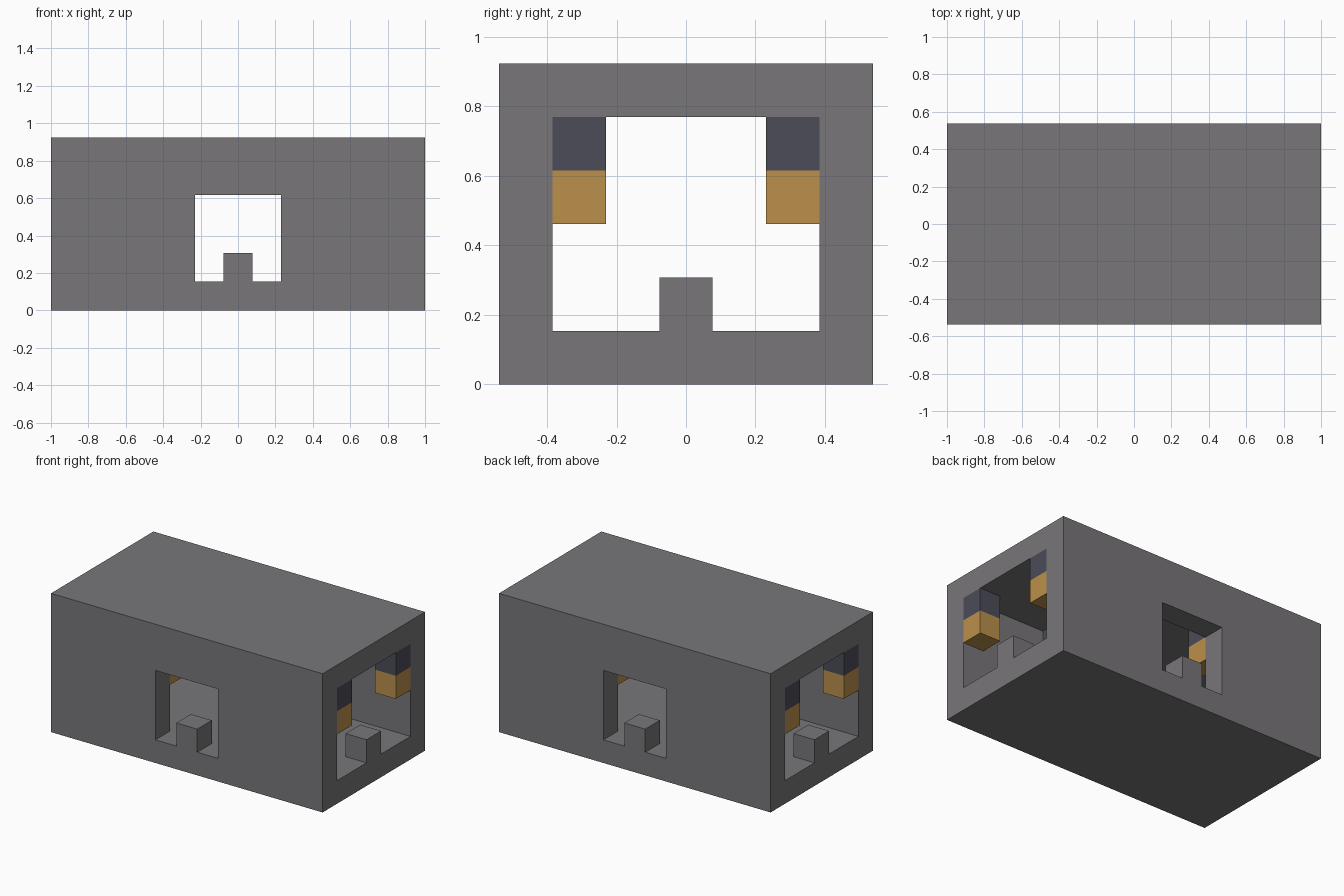
import bpy
from mathutils import Vector

default_cube = bpy.data.objects.get("Cube")
if default_cube:
    bpy.data.objects.remove(default_cube, do_unlink=True)

U = 2 / 13                       # one block of the building grid
LENGTH, DEPTH, HEIGHT = 13, 7, 6  # outer size in blocks


def material(name, rgb):
    mat = bpy.data.materials.new(name)
    mat.use_nodes = True
    mat.diffuse_color = (*rgb, 1)
    bsdf = next(n for n in mat.node_tree.nodes if n.type == 'BSDF_PRINCIPLED')
    bsdf.inputs["Base Color"].default_value = (*rgb, 1)
    return mat


stone = material("stone grey", (0.188, 0.181, 0.191))
gold = material("lamp gold", (0.497, 0.279, 0.070))
slate = material("dark slate", (0.072, 0.072, 0.098))


def box(name, centre, size, mat):
    """Box given in blocks: x and y of the centre, z of the base."""
    bpy.ops.mesh.primitive_cube_add(size=1)
    obj = bpy.context.object
    obj.name = name
    offset = Vector((centre[0], centre[1], centre[2] + size[2] / 2))
    for v in obj.data.vertices:
        v.co = Vector(a * b for a, b in zip(v.co, size)) + offset
        v.co *= U
    obj.data.materials.append(mat)
    return obj


def cut(target, cutter):
    cutter.hide_render = True
    mod = target.modifiers.new(cutter.name, 'BOOLEAN')
    mod.operation, mod.solver, mod.object = 'DIFFERENCE', 'EXACT', cutter
    bpy.context.view_layer.objects.active = target
    bpy.ops.object.modifier_apply(modifier=mod.name)
    bpy.data.objects.remove(cutter, do_unlink=True)


# Hollow shell: a tunnel along x, windows through the front and back walls
shell = box("shell", (0, 0, 0), (LENGTH, DEPTH, HEIGHT), stone)
cut(shell, box("tunnel_cutter", (0, 0, 1), (LENGTH + 2, 5, 4), stone))
for side in (-1, 1):
    cut(shell, box("window_cutter", (0, side * 3.5, 1), (3, 3, 3), stone))


def lamp(name, x, y):
    box(name + "_cap", (x, y, 4), (1, 1, 1), slate)
    box(name + "_light", (x, y, 3), (1, 1, 1), gold)


for s, end, face in ((-1, "right", "front"), (1, "left", "back")):
    # Sill blocks centred in each opening
    box(end + "_sill_block", (s * 6, 0, 1), (1, 1, 1), stone)
    box(face + "_sill_block", (0, s * 3, 1), (1, 1, 1), stone)
    for t, hand in ((-1, "a"), (1, "b")):
        # Hanging lamps: in the end openings and inside beside the windows
        lamp(f"{end}_end_lamp_{hand}", s * 6, t * 2)
        lamp(f"{face}_window_lamp_{hand}", t * 2, s * 2)
